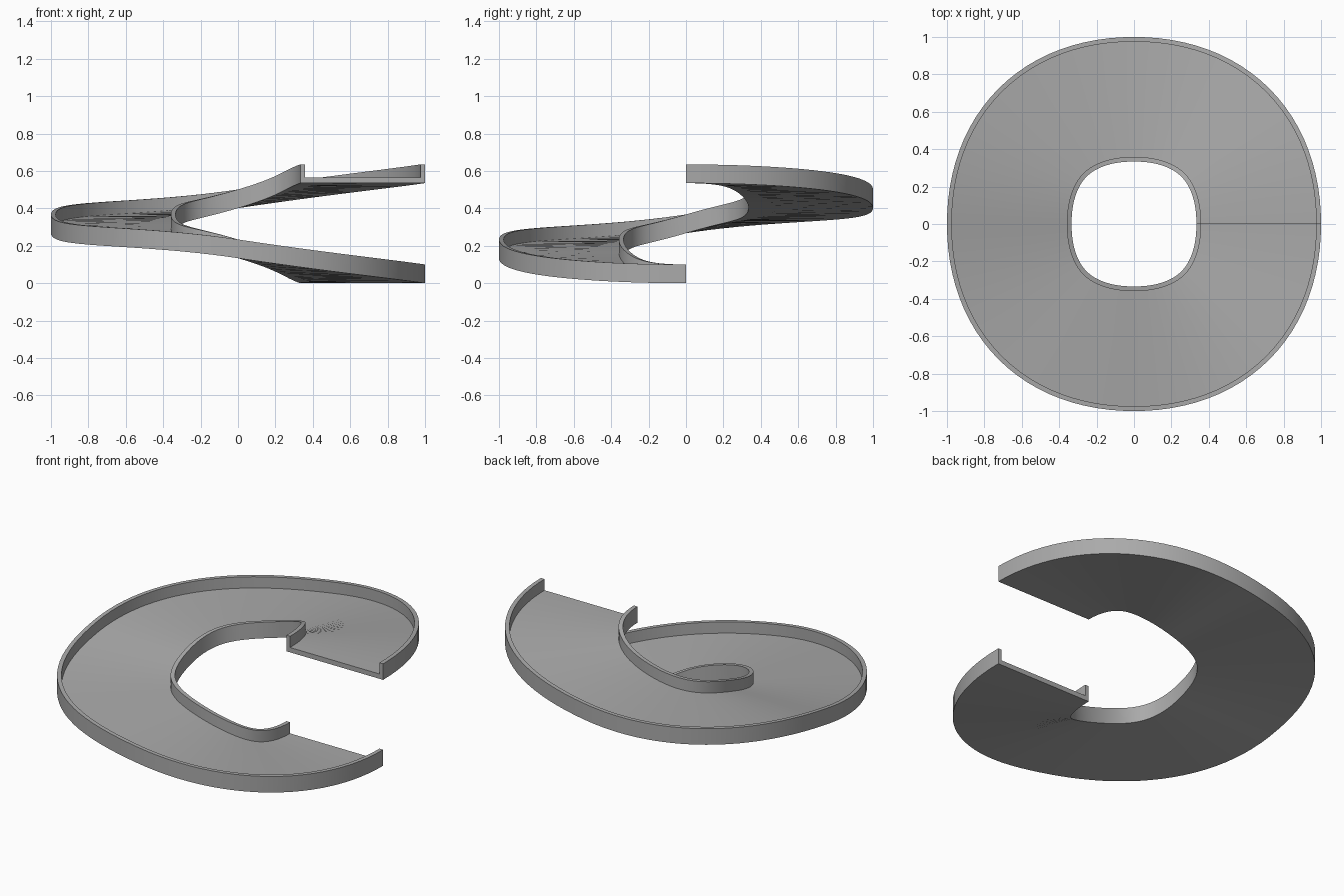
import bpy, bmesh, math
from mathutils import Vector

cube = bpy.data.objects.get("Cube")
if cube:
    bpy.data.objects.remove(cube)

MID, HALF = 0.667, 0.333        # centreline radius, half width
RISE, HEIGHT = 0.535, 0.1       # climb of the floor, height of the kerbs
WALL, FLOOR = 0.025, 0.03       # kerb and floor thickness
HANDLE, STEPS = 0.62, 24        # handle length ratio, steps per quarter turn

grey = bpy.data.materials.new("plain grey")
grey.use_nodes = True
grey.diffuse_color = (0.4, 0.4, 0.4, 1)
grey.node_tree.nodes["Principled BSDF"].inputs["Base Color"].default_value = (0.4, 0.4, 0.4, 1)


def knot(i):
    """Point and outgoing handle of the centreline after i quarter turns."""
    a = -i * math.pi / 2
    climb = 0 if i in (0, 4) else RISE / 4
    point = Vector((MID * math.cos(a), MID * math.sin(a), RISE * i / 4))
    handle = Vector((MID * math.sin(a), -MID * math.cos(a), climb)) * HANDLE
    return point, handle


def centreline():
    """Yield position and outward direction along one full turn."""
    for q in range(4):
        (p0, h0), (p3, h3) = knot(q), knot(q + 1)
        p1, p2 = p0 + h0, p3 - h3
        for s in range(STEPS + (q == 3)):
            t = s / STEPS
            u = 1 - t
            pos = p0 * u**3 + p1 * 3 * u * u * t + p2 * 3 * u * t * t + p3 * t**3
            d = (p1 - p0) * u * u + (p2 - p1) * 2 * u * t + (p3 - p2) * t * t
            yield pos, Vector((-d.y, d.x, 0)).normalized()


# U-shaped section: floor with a kerb on each side
inner = HALF - WALL
section = [(-HALF, 0), (HALF, 0), (HALF, HEIGHT), (inner, HEIGHT),
           (inner, FLOOR), (-inner, FLOOR), (-inner, HEIGHT), (-HALF, HEIGHT)]

# Sweep the section along the spiral
bm = bmesh.new()
rings = []
for pos, out in centreline():
    side = out if out.dot(Vector((pos.x, pos.y, 0))) > 0 else -out
    rings.append([bm.verts.new(pos + side * w + Vector((0, 0, h))) for w, h in section])
n = len(section)
for a, b in zip(rings, rings[1:]):
    for k in range(n):
        j = (k + 1) % n
        bm.faces.new((a[k], a[j], b[j], b[k]))
bm.faces.new(rings[0])
bm.faces.new(rings[-1])
bmesh.ops.recalc_face_normals(bm, faces=bm.faces)

mesh = bpy.data.meshes.new("spiral_ramp")
bm.to_mesh(mesh)
bm.free()
mesh.materials.append(grey)
ramp = bpy.data.objects.new("spiral_ramp", mesh)
bpy.context.collection.objects.link(ramp)
bpy.context.view_layer.objects.active = ramp
ramp.select_set(True)
bpy.ops.object.shade_smooth_by_angle(angle=math.radians(35))
